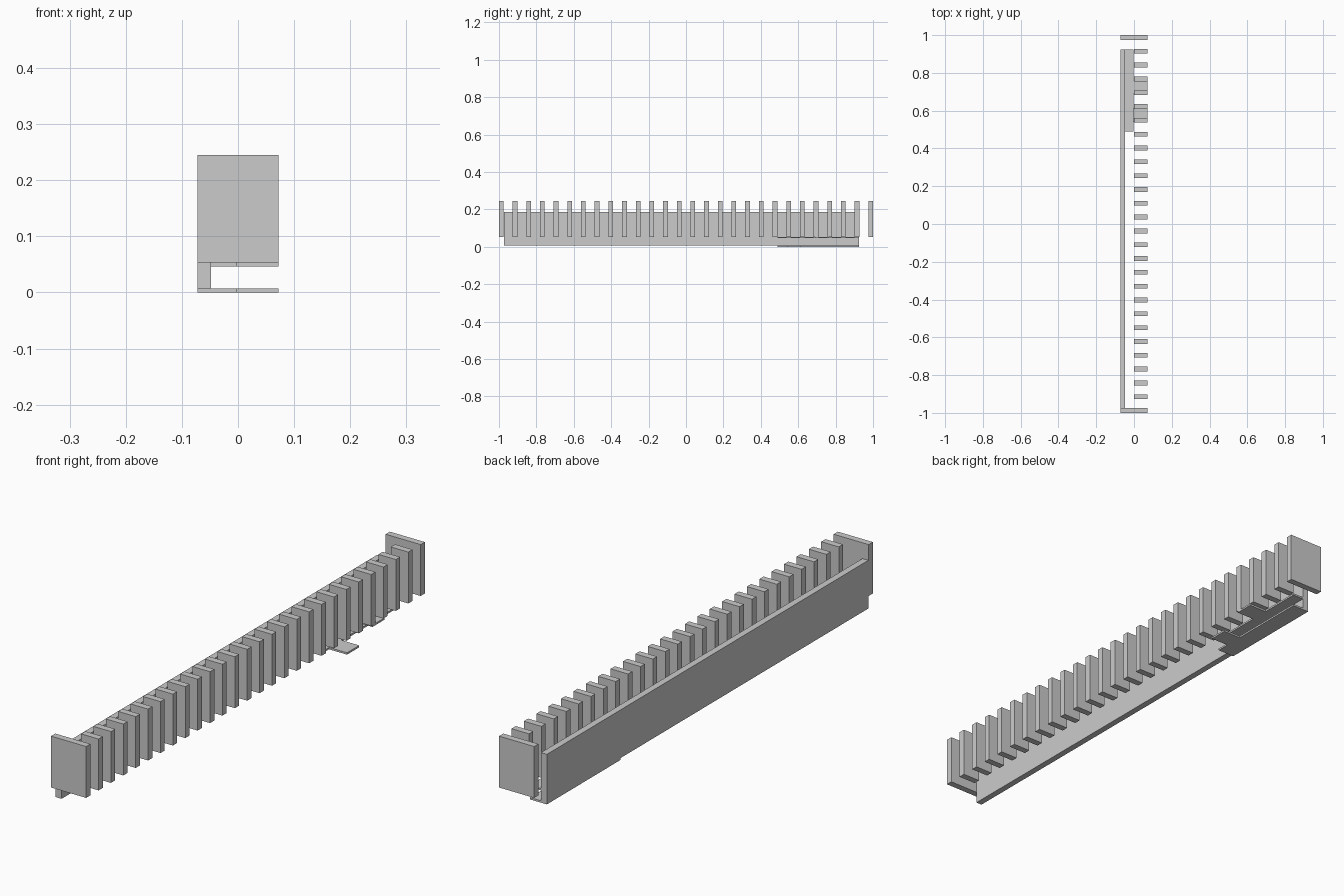
import bpy, bmesh

if "Cube" in bpy.data.objects:
    bpy.data.objects.remove(bpy.data.objects["Cube"])


def box(name, x, y, z):
    """Axis-aligned box from (min, max) ranges."""
    plate(name, [(x[0], y[0]), (x[1], y[0]), (x[1], y[1]), (x[0], y[1])], z)


def plate(name, outline, z):
    """Flat outline in x/y extruded between two heights."""
    bm = bmesh.new()
    face = bm.faces.new([bm.verts.new((px, py, z[0])) for px, py in outline])
    top = bmesh.ops.extrude_face_region(bm, geom=[face])["geom"]
    bmesh.ops.translate(bm, vec=(0, 0, z[1] - z[0]),
                        verts=[v for v in top if isinstance(v, bmesh.types.BMVert)])
    bmesh.ops.recalc_face_normals(bm, faces=bm.faces)
    mesh = bpy.data.meshes.new(name)
    bm.to_mesh(mesh)
    bm.free()
    bpy.context.collection.objects.link(bpy.data.objects.new(name, mesh))


def tabbed(x0, x1, y0, y1, tab, tab_x):
    """Strip outline with one tab sticking out on the +x side."""
    return [(x0, y0), (x1, y0), (x1, tab[0]), (tab_x, tab[0]),
            (tab_x, tab[1]), (x1, tab[1]), (x1, y1), (x0, y1)]


HALF = 0.0725          # half width
THICK = 0.025          # slat thickness
FIN_Z = (0.053, 0.245)
COUNT = 28             # two full end plates and 26 short fins
PITCH = (2 - THICK) / (COUNT - 1)

# Row of fins, full width at both ends
for i in range(COUNT):
    y0 = -1 + i * PITCH
    end = i in (0, COUNT - 1)
    box("end_plate" if end else "fin", (-HALF if end else 0, HALF),
        (y0, y0 + THICK), FIN_Z)

# Long side wall
box("side_wall", (-HALF, -0.048), (-0.973, 0.925), (0.007, 0.187))

# Thin contact plates near the back end, each with one tab
plate("lower_plate", tabbed(-HALF, -0.002, 0.49, 0.925, (0.54, 0.612), HALF), (0, 0.007))
plate("upper_plate", tabbed(-0.048, -0.002, 0.49, 0.925, (0.69, 0.762), HALF), (0.046, 0.053))
